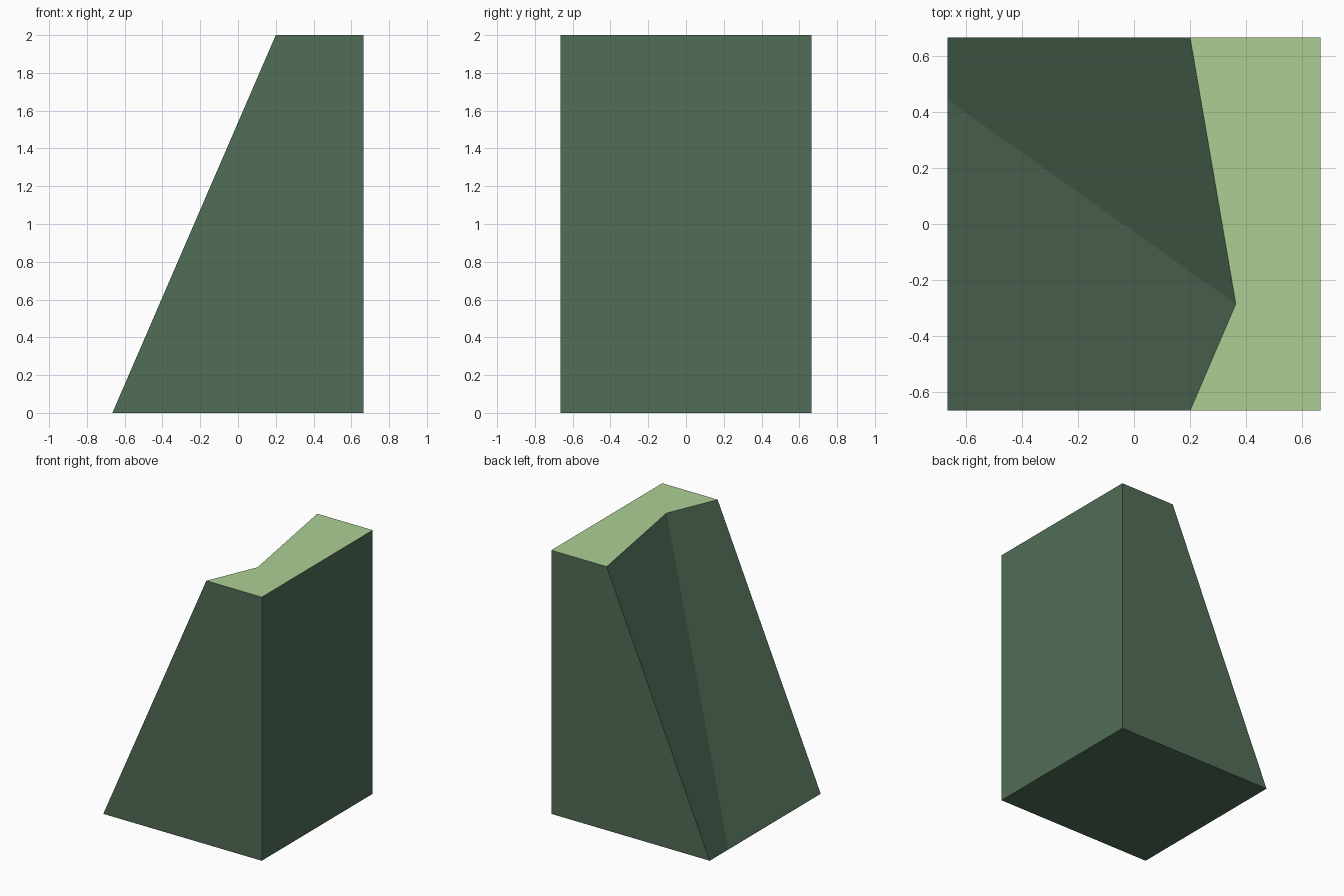
import bpy
import bmesh

cube = bpy.data.objects.get("Cube")
if cube:
    bpy.data.objects.remove(cube, do_unlink=True)


def material(name, rgb):
    mat = bpy.data.materials.new(name)
    mat.use_nodes = True
    colour = (*rgb, 1.0)
    mat.diffuse_color = colour
    mat.node_tree.nodes["Principled BSDF"].inputs["Base Color"].default_value = colour
    return mat


HALF = 0.665   # half width of the square base
HEIGHT = 2.0

# Outlines of the base and of the notched top, matched point to point
base_outline = [(HALF, -HALF), (HALF, HALF), (-HALF, HALF), (-HALF, 0.443), (-HALF, -HALF)]
top_outline = [(HALF, -HALF), (HALF, HALF), (0.2, HALF), (0.363, -0.285), (0.2, -HALF)]

bm = bmesh.new()
lower = [bm.verts.new((x, y, 0)) for x, y in base_outline]
upper = [bm.verts.new((x, y, HEIGHT)) for x, y in top_outline]

# Caps and the walls lofted between the outlines
bm.faces.new(lower[::-1])
cap = bm.faces.new(upper)
cap.material_index = 1
for i in range(len(lower)):
    j = (i + 1) % len(lower)
    # This starting corner folds the twisted slope faces inward, into a valley
    bm.faces.new((lower[j], upper[j], upper[i], lower[i]))
bm.normal_update()

mesh = bpy.data.meshes.new("cliff_block")
bm.to_mesh(mesh)
bm.free()
mesh.materials.append(material("dark green", (0.083, 0.153, 0.097)))
mesh.materials.append(material("light green", (0.415, 0.625, 0.301)))

block = bpy.data.objects.new("cliff_block", mesh)
bpy.context.collection.objects.link(block)
